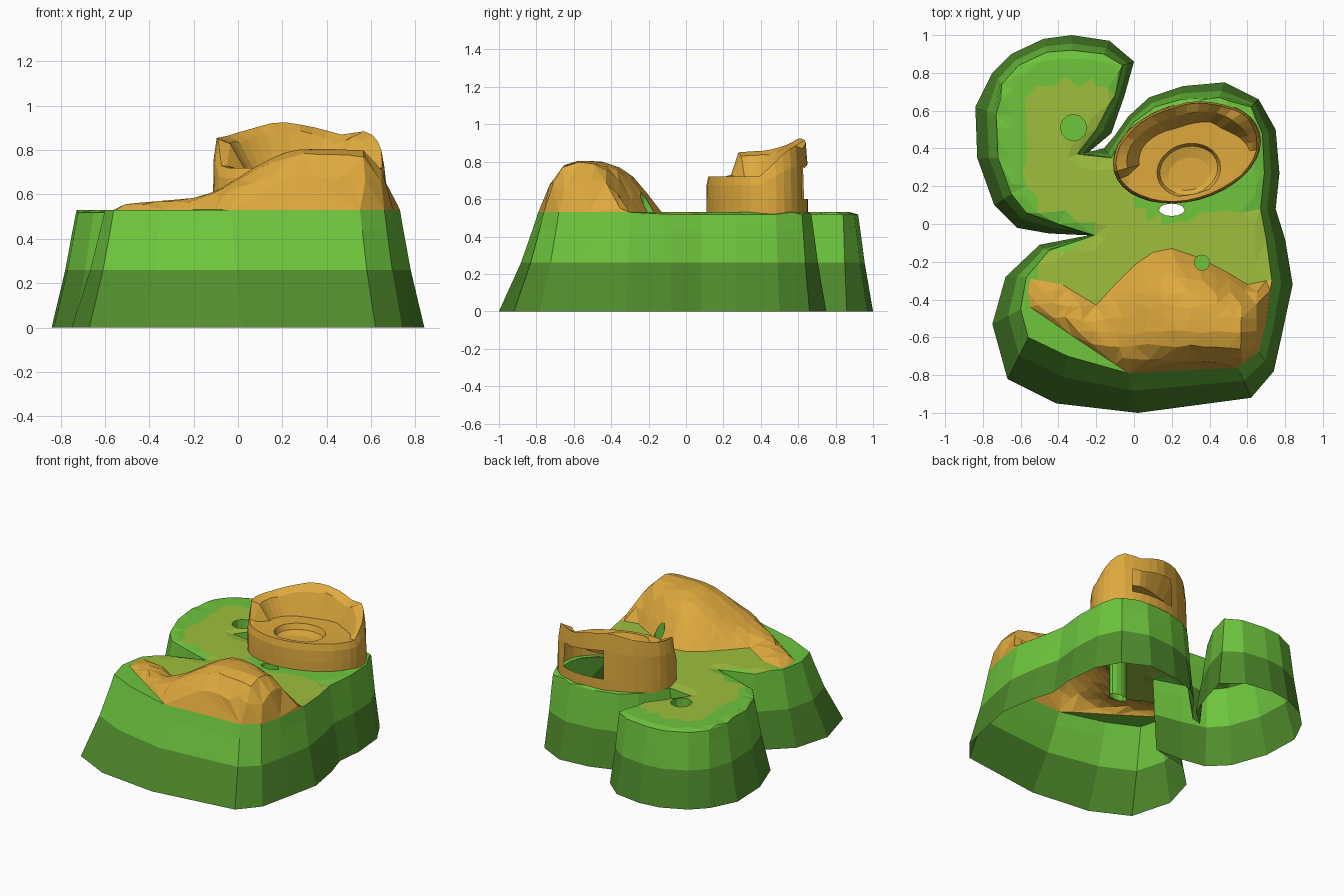
import bpy, bmesh, math, random
from mathutils import Vector
from mathutils.geometry import delaunay_2d_cdt

if "Cube" in bpy.data.objects:
    bpy.data.objects.remove(bpy.data.objects["Cube"])

random.seed(4)


def material(name, r, g, b):
    m = bpy.data.materials.new(name)
    m.diffuse_color = (r ** 2.2, g ** 2.2, b ** 2.2, 1)
    m.use_nodes = True
    m.node_tree.nodes["Principled BSDF"].inputs["Base Color"].default_value = m.diffuse_color
    return m


MATS = [material("dark green", .32, .55, .19), material("grass green", .43, .77, .25),
        material("olive path", .61, .74, .25), material("orange rock", .87, .66, .25)]
DARK, GRASS, OLIVE, ROCK = range(4)
TOP = .53


def finish(bm, name):
    bmesh.ops.remove_doubles(bm, verts=bm.verts, dist=.0005)
    bmesh.ops.recalc_face_normals(bm, faces=bm.faces)
    me = bpy.data.meshes.new(name)
    bm.to_mesh(me)
    bm.free()
    for m in MATS:
        me.materials.append(m)
    ob = bpy.data.objects.new(name, me)
    bpy.context.collection.objects.link(ob)
    return ob


def lerp_table(table, x):
    if x <= table[0][0]:
        return table[0][1]
    for (a, va), (b, vb) in zip(table, table[1:]):
        if x <= b:
            return va + (vb - va) * (x - a) / (b - a)
    return table[-1][1]


def inside(p, poly):
    hit = False
    for (ax, ay), (bx, by) in zip(poly, poly[1:] + poly[:1]):
        if (ay > p[1]) != (by > p[1]) and p[0] < ax + (bx - ax) * (p[1] - ay) / (by - ay):
            hit = not hit
    return hit


def bridge(bm, r0, r1, mat, skip=()):
    n = len(r0)
    for i in range(n):
        if i not in skip:
            bm.faces.new((r0[i], r0[(i + 1) % n], r1[(i + 1) % n], r1[i])).material_index = mat


def edge_z(y):
    return TOP if y < -.2 else TOP - .012


# Island outline: foot x, y and plateau edge x, y
OUT = [(-.67, -.82, -.56, -.60), (-.41, -.95, -.35, -.70), (.02, -1, -.03, -.79), (.62, -.92, .55, -.76),
       (.74, -.78, .66, -.68), (.78, -.60, .70, -.52), (.84, -.32, .73, -.30), (.80, -.08, .70, -.08),
       (.75, .08, .67, .08), (.77, .27, .69, .27), (.75, .50, .68, .48), (.66, .66, .62, .62),
       (.48, .75, .45, .67), (.26, .73, .25, .66), (.08, .67, .11, .62), (-.03, .57, 0, .54),
       (-.10, .47, -.07, .44), (-.16, .40, -.12, .35), (-.24, .38, -.30, .37), (-.12, .48, -.2, .5),
       (-.05, .68, -.10, .68), (0, .86, -.06, .84), (-.13, .97, -.16, .90), (-.33, 1, -.33, .92),
       (-.48, .98, -.46, .91), (-.65, .90, -.61, .84), (-.75, .80, -.70, .74), (-.84, .62, -.73, .58),
       (-.83, .35, -.72, .35), (-.74, .10, -.65, .16), (-.62, -.02, -.57, .06), (-.45, -.05, -.40, 0),
       (-.24, -.06, -.21, -.06), (-.50, -.11, -.45, -.14), (-.68, -.28, -.57, -.28), (-.75, -.53, -.60, -.45)]
EDGE = [(o[2], o[3]) for o in OUT]

# Olive path area
PATH = [(-.55, .72), (-.3, .76), (-.1, .72), (-.2, .5), (-.3, .36), (-.1, .33), (0, .1), (.6, .08), (.68, .05),
        (.7, -.3), (0, -.5), (-.2, -.5), (-.5, -.33), (-.5, -.15), (-.2, -.1), (-.2, -.02), (-.5, .1), (-.58, .3)]

# Hill: front edge, back edge and crest height along x, plus a cross profile
FRONT = [(-.55, -.44), (-.33, -.59), (-.03, -.79), (.55, -.76), (.66, -.68), (.70, -.52)]
BACK = [(-.55, -.29), (-.38, -.32), (-.2, -.43), (-.1, -.32), (0, -.22), (.1, -.15), (.2, -.13),
        (.35, -.18), (.5, -.26), (.6, -.32), (.7, -.3)]
CREST = [(-.55, .555), (-.2, .585), (-.1, .615), (0, .675), (.1, .74), (.2, .79), (.3, .81), (.58, .80), (.64, .74), (.70, .56)]
CROSS = [(0, 0), (.06, .5), (.2, .9), (.35, 1), (.6, .95), (.74, .8), (.86, .5), (1, 0)]


def hill(x, y):
    a, b = lerp_table(FRONT, x), lerp_table(BACK, x)
    return (lerp_table(CREST, x) - TOP) * lerp_table(CROSS, (y - a) / (b - a)) if x > -.551 else 0


# Holes in the plateau: x, y, radius x, radius y, depth, has bottom
HOLES = [(-.32, .51, .07, .07, .16, True), (.2, .075, .068, .033, .36, False), (.36, -.205, .04, .04, .13, True)]


def circle(x, y, rx, ry, n=12):
    return [(x + rx * math.cos(math.tau * i / n), y + ry * math.sin(math.tau * i / n)) for i in range(n)]


# Mesa footprint: tilted ellipse
CX, CY, TILT = .28, .38, math.radians(15)


def mesa_xy(a, s, cx=CX, cy=CY, rx=.40, ry=.26):
    u, v = rx * s * math.cos(a), ry * s * math.sin(a)
    return (cx + u * math.cos(TILT) - v * math.sin(TILT), cy + u * math.sin(TILT) + v * math.cos(TILT))


MESA_HOLE = [mesa_xy(math.tau * i / 20, .9) for i in range(20)]

# Island walls: flaring rings, dark below and grass above
bm = bmesh.new()
rings = []
for z, f in ((0, 0), (.26, .56), (.44, .86), (TOP, 1)):
    rings.append([bm.verts.new((bx + (tx - bx) * f, by + (ty - by) * f, z if f < 1 else edge_z(ty)))
                  for bx, by, tx, ty in OUT])
for k, mat in enumerate((DARK, GRASS, GRASS)):
    bridge(bm, rings[k], rings[k + 1], mat)

# Plateau and hill: triangulated height field with holes and hill border cut in
pts, cons = [], []
gaps = [circle(*h[:4]) for h in HOLES] + [MESA_HOLE]
for loop in [EDGE] + gaps:
    s, n = len(pts), len(loop)
    pts += loop
    cons += [(s + i, s + (i + 1) % n) for i in range(n)]
for line in (BACK, FRONT[:2] + [(-.1, -.742)]):
    s = len(pts)
    pts += line
    cons += [(s + i, s + i + 1) for i in range(len(line) - 1)]
fixed = [Vector(p) for p in pts]
STEP = .072
for i in range(-12, 13):
    for j in range(-14, 15):
        p = Vector((i * STEP + random.uniform(-.015, .015), j * STEP + random.uniform(-.015, .015)))
        if min((p - q).length for q in fixed) > .03 and inside(p, EDGE) and not inside(p, MESA_HOLE):
            pts.append(p)
res = delaunay_2d_cdt([Vector(p) for p in pts], cons, [], 0, 1e-5)
verts = []
for co, orig in zip(res[0], res[3]):
    rim = any(o < len(EDGE) for o in orig)
    verts.append(bm.verts.new((co.x, co.y, edge_z(co.y) if rim else TOP + hill(co.x, co.y))))
for f in res[2]:
    c = sum((res[0][i] for i in f), Vector((0, 0))) / len(f)
    if not inside(c, EDGE) or any(inside(c, g) for g in gaps):
        continue
    face = bm.faces.new([verts[i] for i in f])
    collar = math.hypot((c.x - .2) / .12, (c.y - .075) / .07) < 1
    if hill(c.x, c.y) > .001:
        face.material_index = ROCK
    else:
        face.material_index = OLIVE if inside(c, PATH) and not collar else GRASS

# Tubes under the holes
for x, y, rx, ry, depth, bottom in HOLES:
    c = circle(x, y, rx, ry)
    top = [bm.verts.new((p[0], p[1], TOP + hill(*p))) for p in c]
    low = [bm.verts.new((p[0], p[1], TOP - depth)) for p in c]
    bridge(bm, top, low, GRASS)
    if bottom:
        bm.faces.new(low).material_index = GRASS
bmesh.ops.delete(bm, geom=[v for v in bm.verts if not v.link_faces], context='VERTS')
finish(bm, "island")

# Mesa: high wall around the back, low terrace at the front, sunken dish
RIM = [(0, .80), (15, .86), (30, .885), (50, .87), (75, .91), (95, .93), (120, .89), (145, .86), (165, .855),
       (180, .85), (190, .73), (195, .72), (340, .72), (360, .80)]
N = 36
bm = bmesh.new()
rings = [[] for _ in range(9)]
for i in range(N):
    a = math.tau * i / N
    r = lerp_table(RIM, 360 * i / N)
    k = (r - .72) / .2                      # 0 on the terrace, 1 on the high wall
    wob = random.uniform(-.012, .012)
    section = [(1.0, TOP - .02), (1.0, .60), (.985 + wob, .60 + (r - .60) * .62), (.95 + wob, r),
               (.90 - .13 * k, r - .04 * k + wob * k), (.86 - .32 * k, .72)]
    for ring, (s, z) in zip(rings, section):
        ring.append(bm.verts.new((*mesa_xy(a, s), z)))
    for ring, rx, ry, z in zip(rings[6:], (.17, .155, .11), (.14, .125, .085), (.718, .68, .665)):
        ring.append(bm.verts.new((*mesa_xy(a, 1, .29, .285 - .02 * (ry < .1), rx, ry), z)))
opening = range(4, 9)                       # gap in the back wall
for k in range(8):
    bridge(bm, rings[k], rings[k + 1], ROCK, opening if k == 1 else ())
bm.faces.new(rings[8]).material_index = ROCK
finish(bm, "crater_mesa")
